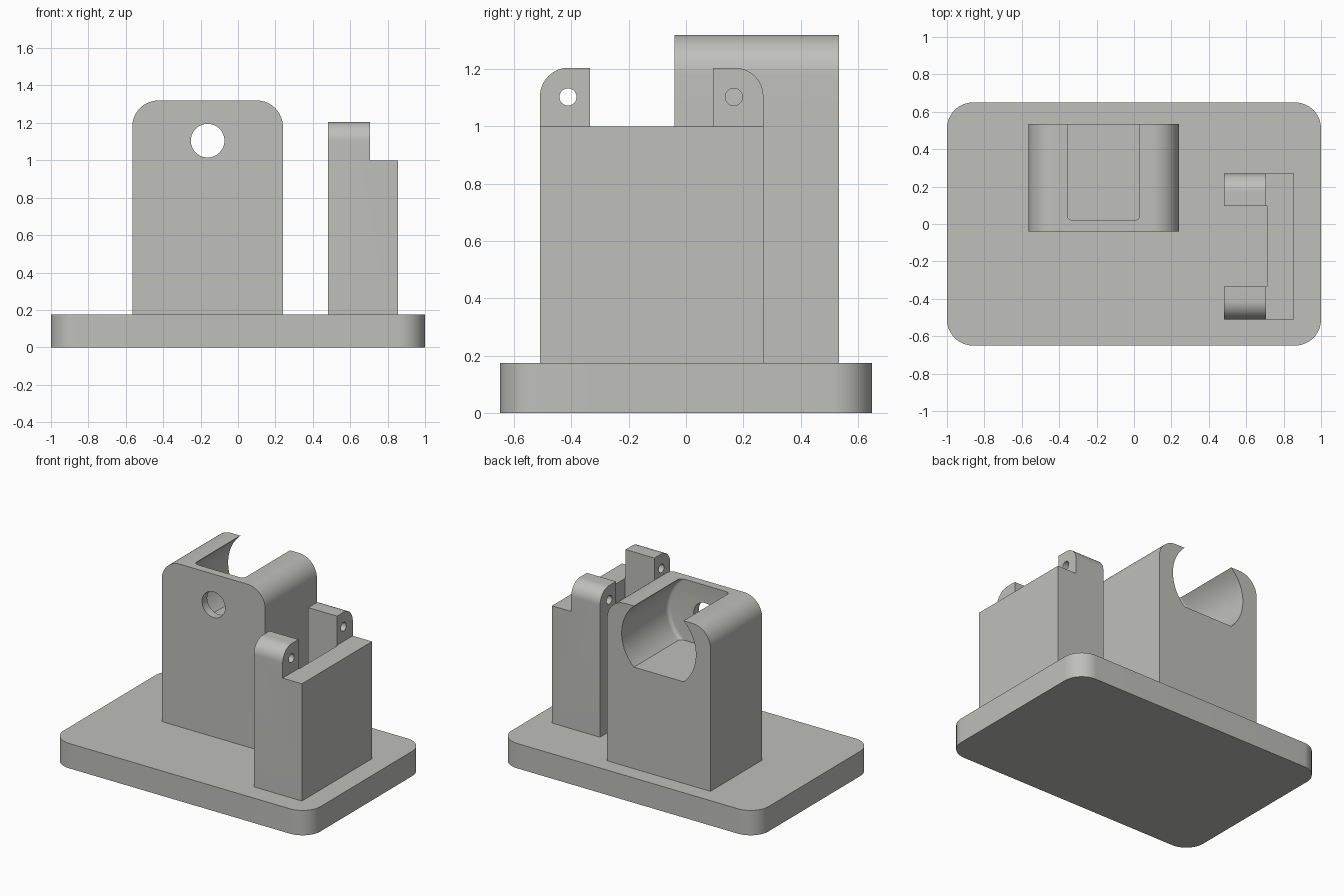
import bpy, bmesh, math
from mathutils import Vector

if "Cube" in bpy.data.objects:
    bpy.data.objects.remove(bpy.data.objects["Cube"])

grey = bpy.data.materials.new("light_grey")
grey.diffuse_color = (0.52, 0.52, 0.495, 1)
grey.use_nodes = True
grey.node_tree.nodes["Principled BSDF"].inputs["Base Color"].default_value = grey.diffuse_color


def loft(name, rings):
    """Closed solid through a list of equal-length point rings."""
    bm = bmesh.new()
    vs = [[bm.verts.new(p) for p in r] for r in rings]
    n = len(vs[0])
    bm.faces.new(vs[0])
    bm.faces.new(vs[-1][::-1])
    for a, b in zip(vs, vs[1:]):
        for i in range(n):
            j = (i + 1) % n
            bm.faces.new((a[i], b[i], b[j], a[j]))
    bmesh.ops.recalc_face_normals(bm, faces=bm.faces)
    me = bpy.data.meshes.new(name)
    bm.to_mesh(me)
    bm.free()
    me.materials.append(grey)
    ob = bpy.data.objects.new(name, me)
    bpy.context.collection.objects.link(ob)
    return ob


def prism(name, outline, axis, lo, hi):
    """Extrude a 2D outline along x, y or z."""
    put = {"x": lambda u, v, w: (w, u, v),
           "y": lambda u, v, w: (u, w, v),
           "z": lambda u, v, w: (u, v, w)}[axis]
    return loft(name, [[put(u, v, w) for u, v in outline] for w in (lo, hi)])


def rounded(u0, u1, v0, v1, r, bottom=True, seg=16):
    """Rectangle with rounded top corners, and bottom ones if wanted."""
    pts = []
    corners = [(u1 - r, v1 - r, 0), (u0 + r, v1 - r, 90)]
    if bottom:
        corners += [(u0 + r, v0 + r, 180), (u1 - r, v0 + r, 270)]
    for cu, cv, a0 in corners:
        for i in range(seg + 1):
            a = math.radians(a0 + 90 * i / seg)
            pts.append((cu + r * math.cos(a), cv + r * math.sin(a)))
    return pts if bottom else pts + [(u0, v0), (u1, v0)]


def rect(u0, u1, v0, v1):
    return [(u0, v0), (u1, v0), (u1, v1), (u0, v1)]


def circle(u, v, r, n=48):
    return [(u + r * math.cos(2 * math.pi * i / n),
             v + r * math.sin(2 * math.pi * i / n)) for i in range(n)]


def cut(ob, cutters):
    for c in cutters:
        m = ob.modifiers.new("cut", "BOOLEAN")
        m.operation, m.solver, m.object = "DIFFERENCE", "EXACT", c
        bpy.context.view_layer.objects.active = ob
        bpy.ops.object.modifier_apply(modifier=m.name)
        bpy.data.objects.remove(c)


# Base plate
BASE = 0.175
base = prism("base_plate", rounded(-1, 1, -0.65, 0.65, 0.14), "z", 0, BASE)

# Motor holder with a double-flat round pocket, open at the back and top
CX, CZ, FLAT = -0.1625, 1.105, 0.215
holder = prism("motor_holder", rounded(-0.565, 0.24, BASE, 1.32, 0.14, False),
               "y", -0.04, 0.535)


def pocket_ring(y, r, seg=28):
    top = math.asin(FLAT / r)
    arc = [(r * math.cos(a), r * math.sin(a)) for a in
           (-top + 2 * top * i / seg for i in range(seg + 1))]
    side = arc + [(arc[-1][0], 0.4)]
    full = side + [(-u, v) for u, v in reversed(side)]
    return [(CX + u, y, CZ + v) for u, v in full]


# Pocket narrows in a small fillet at its closed end
R, F = 0.289, 0.025
rings = [pocket_ring(0.7, R)]
for k in range(6):
    a = math.pi / 2 * k / 5
    rings.append(pocket_ring(0.018 + F - F * math.sin(a),
                             R - F + F * math.cos(a)))
cut(holder, [loft("pocket_cutter", rings),
             prism("shaft_cutter", circle(CX, CZ, 0.09), "y", -0.2, 0.2)])

# Side bracket: back wall with two taller arms, each with a screw hole
bracket = prism("side_bracket", rounded(-0.51, 0.27, BASE, 1.205, 0.1, False),
                "x", 0.48, 0.855)
cut(bracket, [
    prism("gap_cutter", rect(-0.335, 0.095, 0.0, 1.5), "x", 0.3, 0.71),
    prism("shelf_cutter", rect(-0.8, 0.8, 1.0, 1.5), "x", 0.705, 1.1),
    prism("hole_cutter", circle(-0.412, 1.103, 0.03, 32), "x", 0.3, 1.0),
    prism("hole_cutter", circle(0.167, 1.103, 0.03, 32), "x", 0.3, 1.0)])

# Smooth the rounded surfaces, keep edges sharp
for ob in (base, holder, bracket):
    bpy.ops.object.select_all(action="DESELECT")
    ob.select_set(True)
    bpy.context.view_layer.objects.active = ob
    bpy.ops.object.shade_smooth_by_angle(angle=math.radians(30))
